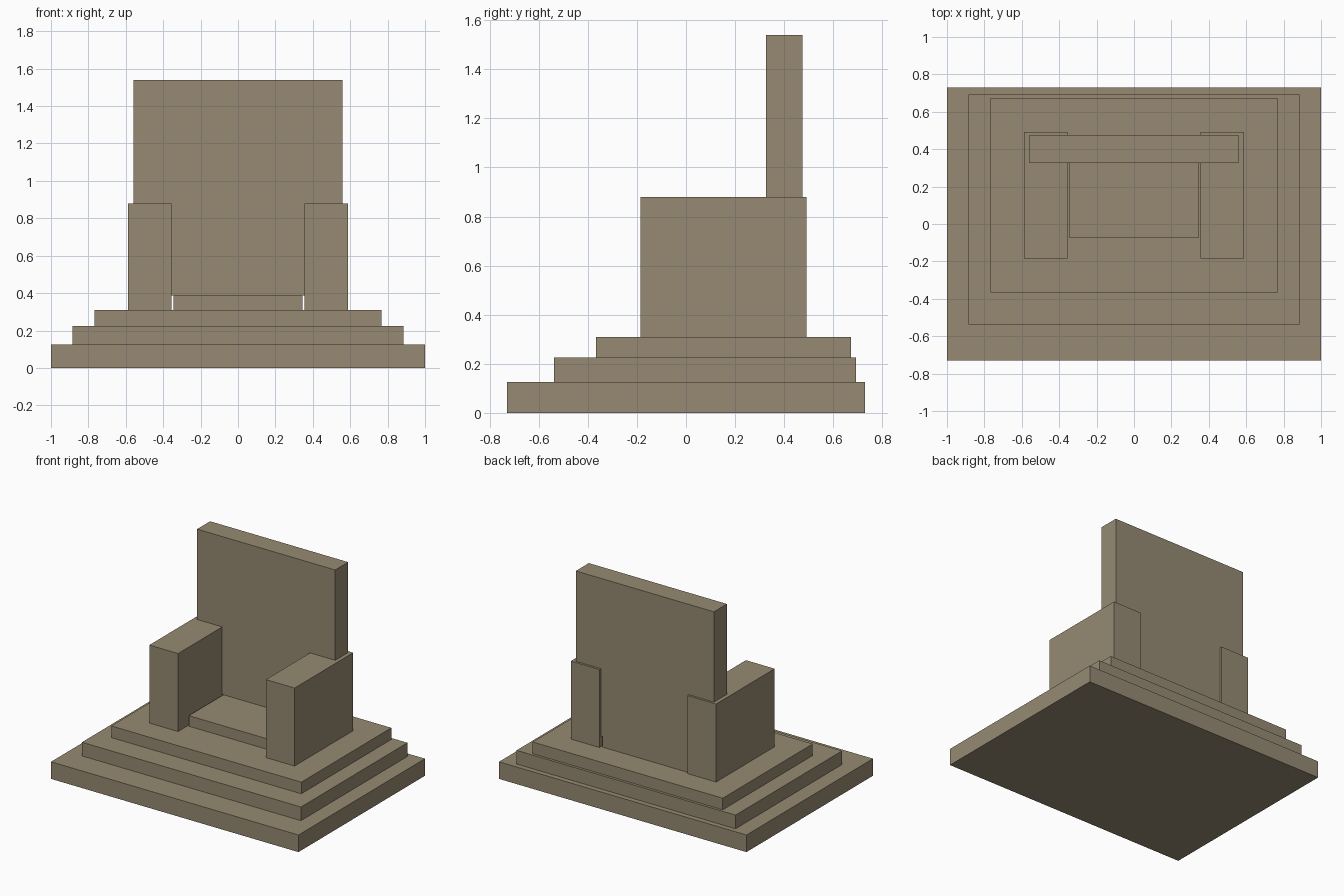
import bpy

cube = bpy.data.objects.get("Cube")
if cube:
    bpy.data.objects.remove(cube, do_unlink=True)

# Single stone colour
stone = bpy.data.materials.new("warm_stone")
stone.use_nodes = True
colour = (0.305, 0.254, 0.171, 1.0)
stone.diffuse_color = colour
bsdf = next(n for n in stone.node_tree.nodes if n.type == 'BSDF_PRINCIPLED')
bsdf.inputs["Base Color"].default_value = colour
bsdf.inputs["Roughness"].default_value = 0.9


def block(name, x, y, z):
    """Box spanning the given (low, high) ranges on each axis."""
    spans = (x, y, z)
    bpy.ops.mesh.primitive_cube_add(size=1, location=[(a + b) / 2 for a, b in spans])
    obj = bpy.context.object
    obj.name = obj.data.name = name
    obj.scale = [b - a for a, b in spans]
    bpy.ops.object.transform_apply(location=False, rotation=False, scale=True)
    obj.data.materials.append(stone)
    return obj


# Stepped platform
block("lower_step", (-1, 1), (-0.73, 0.73), (0, 0.125))
block("middle_step", (-0.885, 0.885), (-0.537, 0.692), (0.125, 0.225))
block("upper_step", (-0.768, 0.768), (-0.366, 0.673), (0.225, 0.31))

# Seat and tall back slab
block("seat", (-0.345, 0.345), (-0.075, 0.474), (0.31, 0.387))
block("backrest", (-0.558, 0.558), (0.325, 0.475), (0.387, 1.54))

# Armrests on both sides
for name, side in (("left_armrest", 1), ("right_armrest", -1)):
    block(name, sorted((side * 0.355, side * 0.587)), (-0.185, 0.491), (0.31, 0.88))
